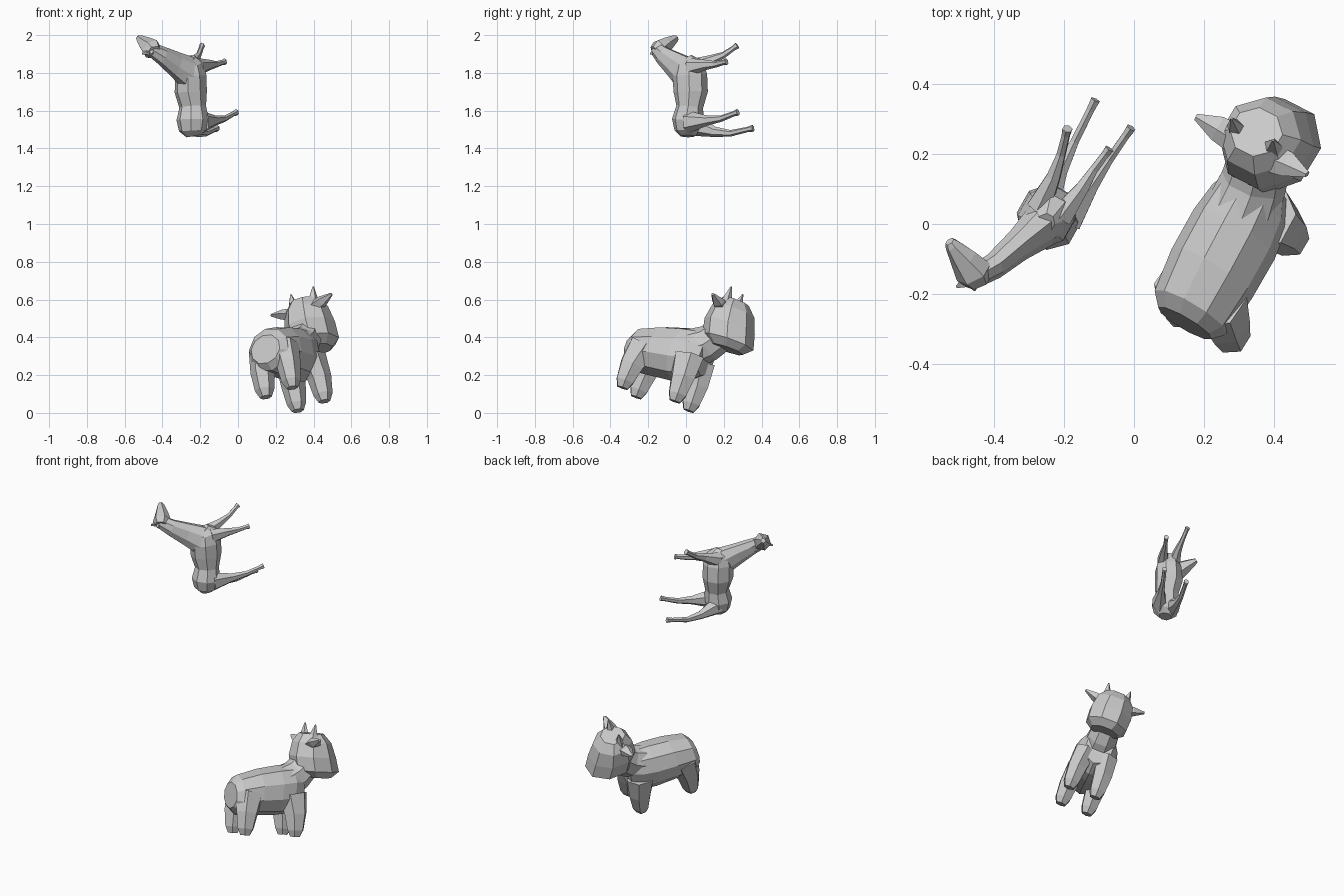
import bpy, bmesh, math
from mathutils import Vector, Matrix


def loft(name, stations, side, n=8, mat=None, axis=None):
    """Low-poly skin over rings; each station = (x, y, z, half width, half depth)."""
    bm = bmesh.new()
    pts = [Vector(s[:3]) for s in stations]
    k = 1 / math.cos(math.pi / n)
    rings = []
    for i, s in enumerate(stations):
        t = (pts[min(i + 1, len(pts) - 1)] - pts[max(i - 1, 0)]).normalized()
        if axis:
            t = Vector(axis)
        a = Vector(side)
        a = (a - t * a.dot(t)).normalized()
        b = t.cross(a)
        ring = []
        for j in range(n):
            th = 2 * math.pi * (j + 0.5) / n
            p = pts[i] + a * (s[3] * k * math.cos(th)) + b * (s[4] * k * math.sin(th))
            ring.append(bm.verts.new(mat @ p if mat else p))
        rings.append(ring)
    for r0, r1 in zip(rings, rings[1:]):
        for j in range(n):
            bm.faces.new((r0[j], r0[(j + 1) % n], r1[(j + 1) % n], r1[j]))
    bm.faces.new(rings[0])
    bm.faces.new(rings[-1])
    bmesh.ops.recalc_face_normals(bm, faces=bm.faces)
    me = bpy.data.meshes.new(name)
    bm.to_mesh(me)
    bm.free()
    ob = bpy.data.objects.new(name, me)
    bpy.context.collection.objects.link(ob)
    return ob


def frame(origin, right, forward):
    r = Vector(right).normalized()
    f = Vector(forward)
    f = (f - r * f.dot(r)).normalized()
    u = r.cross(f)
    m = Matrix((r, f, u)).transposed().to_4x4()
    m.translation = origin
    return m


X, Y, Z = (1, 0, 0), (0, 1, 0), (0, 0, 1)

# ---- Stocky calf: local x = right, y = forward, z = up ----
C = frame((0.302, -0.159, 0.076), (0.847, -0.437, 0.30), (0.471, 0.851, -0.228))

loft("calf_body", [
    (0, -0.24, 0.225, 0.085, 0.075),
    (0, -0.205, 0.23, 0.115, 0.113),
    (0, -0.08, 0.25, 0.128, 0.131),
    (0, 0.05, 0.263, 0.128, 0.142),
    (0, 0.14, 0.275, 0.115, 0.14),
    (0, 0.21, 0.29, 0.08, 0.105)], X, 10, C, Y)
loft("calf_neck", [
    (0, 0.09, 0.30, 0.10, 0.10),
    (0, 0.19, 0.36, 0.088, 0.09),
    (0, 0.27, 0.45, 0.08, 0.08)], X, 8, C)
# head is stacked upwards so the face stays flat above a broad muzzle
loft("calf_head", [
    (0.01, 0.315, 0.35, 0.08, 0.085),
    (0.01, 0.305, 0.39, 0.12, 0.136),
    (0.01, 0.282, 0.475, 0.125, 0.132),
    (0.01, 0.272, 0.56, 0.11, 0.108),
    (0.01, 0.265, 0.612, 0.072, 0.068)], X, 8, C, Z)

for s, tag in ((-1, "left"), (1, "right")):
    for y, end in ((-0.168, "hind"), (0.165, "front")):
        x = s * 0.083
        loft(f"calf_{end}_leg_{tag}", [
            (x, y, -0.005, 0.028, 0.028),
            (x, y, 0.035, 0.044, 0.046),
            (x * 0.97, y * 0.97, 0.13, 0.054, 0.062),
            (x * 0.8, y * 0.85, 0.25, 0.062, 0.08)], X, 6, C)
    loft(f"calf_ear_{tag}", [
        (0.01 + s * 0.07, 0.235, 0.55, 0.036, 0.025),
        (0.01 + s * 0.12, 0.235, 0.566, 0.032, 0.024),
        (0.01 + s * 0.188, 0.23, 0.585, 0.008, 0.006)], Y, 5, C)
    loft(f"calf_horn_{tag}", [
        (0.01 + s * 0.06, 0.25, 0.585, 0.028, 0.025),
        (0.015 + s * 0.07, 0.253, 0.67, 0.003, 0.003)], X, 5, C)

# ---- Slender horse, upended with its spine vertical ----
R = (0.87, -0.49, 0)
loft("horse_body", [
    (-0.235, 0.01, 1.465, 0.035, 0.035),
    (-0.24, 0.01, 1.495, 0.068, 0.065),
    (-0.24, 0.01, 1.55, 0.080, 0.078),
    (-0.24, 0.02, 1.62, 0.066, 0.066),
    (-0.25, 0.025, 1.70, 0.078, 0.086),
    (-0.25, 0.02, 1.79, 0.074, 0.088),
    (-0.25, 0.015, 1.85, 0.056, 0.07),
    (-0.255, 0.0, 1.875, 0.025, 0.035)], R)
loft("horse_neck", [
    (-0.26, 0.0, 1.80, 0.06, 0.085),
    (-0.33, -0.06, 1.845, 0.042, 0.066),
    (-0.40, -0.12, 1.89, 0.034, 0.048),
    (-0.46, -0.155, 1.925, 0.028, 0.036)], R)
loft("horse_head", [
    (-0.445, -0.165, 1.91, 0.035, 0.032),
    (-0.458, -0.138, 1.927, 0.048, 0.046),
    (-0.487, -0.10, 1.952, 0.036, 0.034),
    (-0.52, -0.06, 1.98, 0.018, 0.02),
    (-0.527, -0.05, 1.987, 0.012, 0.013)], R, 6)
for x, y, z, tag in ((-0.507, -0.18, 1.90, "left"), (-0.455, -0.19, 1.90, "right")):
    loft(f"horse_ear_{tag}", [
        ((x - 0.46) / 2, (y - 0.15) / 2, (z + 1.92) / 2, 0.014, 0.012),
        (x, y, z, 0.003, 0.003)], R, 4)

# Legs: thigh to hoof paths
paths = {
    "front_leg_left": ((-0.27, 0.05, 1.83), (-0.23, 0.135, 1.868), (-0.208, 0.20, 1.895), (-0.19, 0.272, 1.945)),
    "front_leg_right": ((-0.21, 0.02, 1.83), (-0.15, 0.10, 1.842), (-0.115, 0.155, 1.845), (-0.07, 0.215, 1.86)),
    "hind_leg_left": ((-0.26, 0.04, 1.525), (-0.21, 0.15, 1.488), (-0.17, 0.235, 1.48), (-0.11, 0.355, 1.507)),
    "hind_leg_right": ((-0.19, 0.01, 1.54), (-0.12, 0.11, 1.548), (-0.07, 0.185, 1.558), (-0.008, 0.275, 1.592)),
}
for tag, path in paths.items():
    big = 0.052 if "hind" in tag else 0.042
    radii = (big, 0.024, 0.015, 0.012)
    st = [(*p, r * 0.8, r) for p, r in zip(path, radii)]
    knee, hoof = Vector(path[2]), Vector(path[3])
    st.insert(3, (*knee.lerp(hoof, 0.75), 0.011, 0.012))
    st[-1] = (*hoof, 0.013, 0.016)
    loft("horse_" + tag, st, R, 6)
